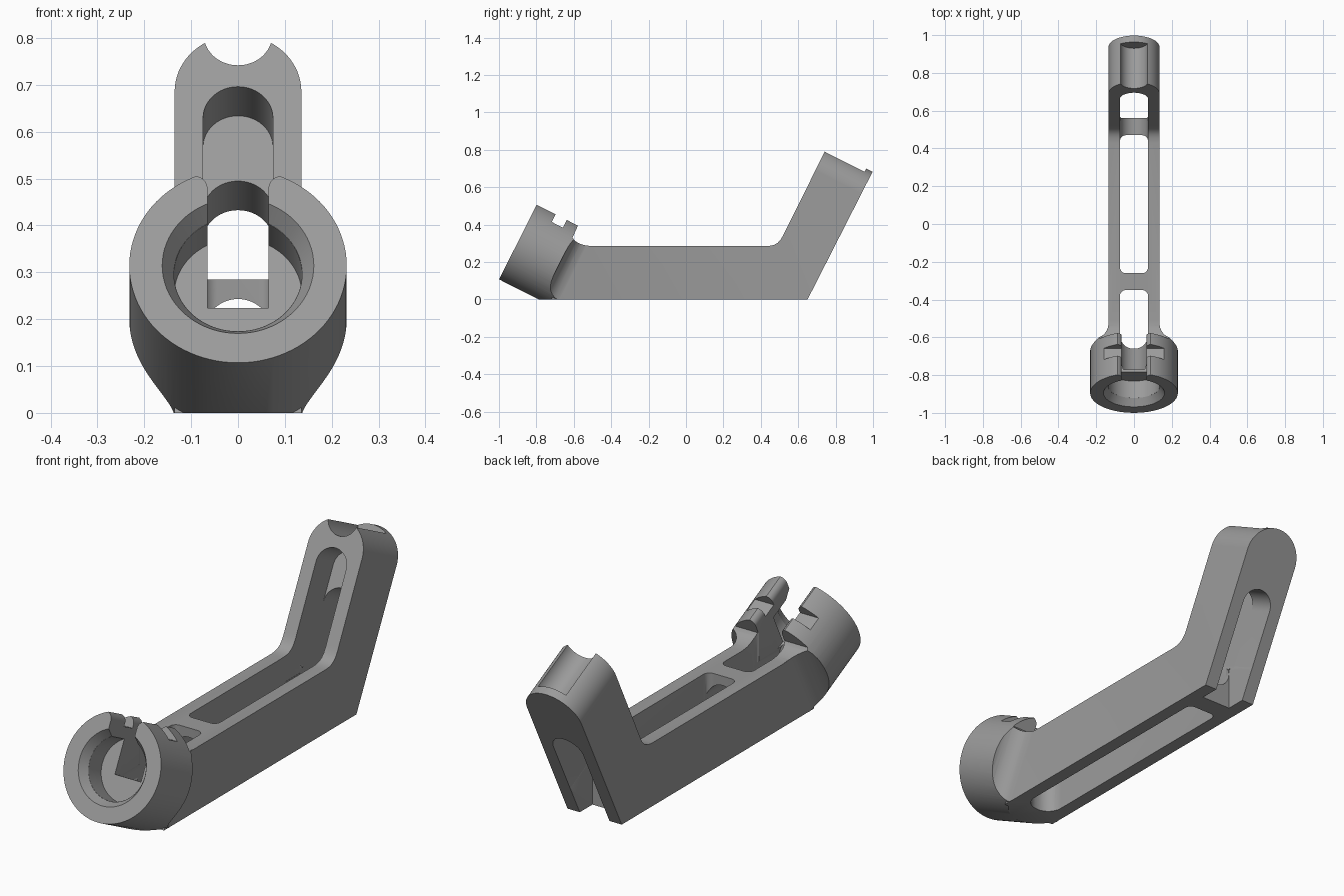
import bpy, bmesh, math
from mathutils import Vector as V

if "Cube" in bpy.data.objects:
    bpy.data.objects.remove(bpy.data.objects["Cube"])

# Shared directions: the collar and the upright lean by the same angle
X, Y, Z = V((1, 0, 0)), V((0, 1, 0)), V((0, 0, 1))
U = V((0, 0.451, 0.892)).normalized()     # up along the upright
T = V((0, 0.892, -0.451)).normalized()    # through the collar / upright
RING = V((0, -0.895, 0.314))              # centre of collar front
TIP = V((0, 0.874, 0.7445))               # middle of upright tip
ZERO = V((0, 0, 0))

grey = bpy.data.materials.new("mid_grey")
grey.diffuse_color = (0.33, 0.33, 0.33, 1)
grey.use_nodes = True
grey.node_tree.nodes["Principled BSDF"].inputs["Base Color"].default_value = grey.diffuse_color


def prism(name, pts, o, a, b, c, c0, c1, scale=1.0):
    """Extrude outline pts (in axes a, b) along c from c0 to c1."""
    bm = bmesh.new()
    lo = [bm.verts.new(o + a * p + b * q + c * c0) for p, q in pts]
    hi = [bm.verts.new(o + a * p * scale + b * q * scale + c * c1) for p, q in pts]
    bm.faces.new(lo)
    bm.faces.new(hi)
    n = len(pts)
    for i in range(n):
        j = (i + 1) % n
        bm.faces.new((lo[i], lo[j], hi[j], hi[i]))
    bmesh.ops.recalc_face_normals(bm, faces=bm.faces)
    me = bpy.data.meshes.new(name)
    bm.to_mesh(me)
    bm.free()
    ob = bpy.data.objects.new(name, me)
    bpy.context.collection.objects.link(ob)
    me.materials.append(grey)
    return ob


def circle(r, n=72):
    return [(r * math.cos(2 * math.pi * i / n), r * math.sin(2 * math.pi * i / n))
            for i in range(n)]


def slot(w, a0, a1, r0, r1, n=12):
    """Rounded rectangle, half width w, from a0 (radius r0) to a1 (radius r1)."""
    pts = []
    for cx, cy, r, start in ((w - r1, a1 - r1, r1, 0), (r1 - w, a1 - r1, r1, 90),
                             (r0 - w, a0 + r0, r0, 180), (w - r0, a0 + r0, r0, 270)):
        for i in range(n + 1):
            t = math.radians(start + 90 * i / n)
            pts.append((cx + r * math.cos(t), cy + r * math.sin(t)))
    return pts


def mirrored(half):
    return half + [(-p, q) for p, q in reversed(half)]


def boolean(ob, tool, op):
    m = ob.modifiers.new("bool", 'BOOLEAN')
    m.operation, m.solver, m.object = op, 'EXACT', tool
    bpy.context.view_layer.objects.active = ob
    bpy.ops.object.modifier_apply(modifier=m.name)
    bpy.data.objects.remove(tool, do_unlink=True)


# Collar with concave flare into the arm
body = prism("bracket_arm", circle(0.232, 96), RING, X, U, T, 0, 0.5)
arc = [(0.23 - 0.095 * math.sin(math.radians(a)), 0.345 - 0.095 * math.cos(math.radians(a)))
       for a in range(0, 90, 9)]
plan = mirrored([(0.3, -0.1), (0.3, 0.25)] + arc + [(0.134, 0.345), (0.134, 0.6)])
boolean(body, prism("flare_plan", plan, RING, X, T, U, -0.6, 0.6), 'INTERSECT')
tail = [(-0.47, 0.63), (-0.607, 0.33), (-0.598, 0.318), (-0.585, 0.307), (-0.565, 0.297),
        (-0.54, 0.289), (-0.5, 0.284), (0, 0.284), (0, 0.63)]
boolean(body, prism("tail_cut", tail, ZERO, Y, Z, X, -0.5, 0.5), 'DIFFERENCE')

# Bent arm profile
side = [(-0.73, -0.02), (0.64, -0.02), (0.998, 0.683), (0.75, 0.806), (0.525, 0.355),
        (0.516, 0.336), (0.504, 0.317), (0.49, 0.302), (0.472, 0.292), (0.453, 0.287),
        (0.43, 0.285), (-0.576, 0.285)]
boolean(body, prism("arm_side", side, ZERO, Y, Z, X, -0.135, 0.135), 'UNION')

# Flat underside
boolean(body, prism("floor_cut", [(-1, -1.5), (1, -1.5), (1, 1.5), (-1, 1.5)],
                    ZERO, X, Y, Z, -1, 0), 'DIFFERENCE')

# Rounded upright tip
cap = [(0.1352 * math.cos(math.radians(a)), -0.135 + 0.1352 * math.sin(math.radians(a)))
       for a in range(0, 181, 5)]
cap = [(0.3, -0.135)] + cap + [(-0.3, -0.135), (-0.3, 0.2), (0.3, 0.2)]
boolean(body, prism("tip_round", cap, TIP, X, U, T, -0.4, 0.4), 'DIFFERENCE')

# Collar lip, socket, split and tie groove
gap = mirrored([(0.065, -0.03), (0.065, 0.188), (0.069, 0.2), (0.077, 0.209),
                (0.09, 0.216), (0.09, 0.3)])
cuts = [
    prism("lip", circle(0.168), RING, X, U, T, -0.01, 0.04, 0.137 / 0.168),
    prism("socket", circle(0.1365), RING, X, U, T, 0.03, 0.14),
    prism("split", gap, RING, X, U, T, -0.1, 0.36),
    prism("tie_groove", [(-0.3, 0.169), (0.3, 0.169), (0.3, 0.4), (-0.3, 0.4)],
          RING, X, U, T, 0.113, 0.18),
    # Cable channel and slots along the arm
    prism("arm_bore", circle(0.073), V((0, 0, 0.17)), X, Z, Y, -0.77, 0.62),
    prism("top_slot_front", slot(0.074, -0.64, -0.35, 0.06, 0.03), ZERO, X, Y, Z, 0.17, 0.33),
    prism("top_slot_main", slot(0.074, -0.26, 0.56, 0.03, 0.02), ZERO, X, Y, Z, 0.17, 0.35),
    prism("bottom_slot", slot(0.074, -0.66, 0.47, 0.07, 0.03), ZERO, X, Y, Z, -0.1, 0.172),
    # Cable channel and slots in the upright
    prism("upright_bore", circle(0.073), TIP, X, U, T, -0.62, 0.1),
    prism("upright_front_slot", slot(0.0745, -0.64, -0.124, 0.02, 0.0744),
          TIP, X, U, T, -0.3, 0.0),
    prism("upright_back_slot", slot(0.0745, -0.62, -0.28, 0.005, 0.0744),
          TIP, X, U, T, -0.002, 0.3),
    prism("corner_opening", [(0.56, -0.1), (0.56, 0.19), (0.62, 0.24), (0.9, 0.1), (0.9, -0.1)],
          ZERO, Y, Z, X, -0.0742, 0.0742),
]
for c in cuts:
    boolean(body, c, 'DIFFERENCE')

# Smooth curved walls, crisp edges
bpy.ops.object.select_all(action='DESELECT')
body.select_set(True)
bpy.context.view_layer.objects.active = body
bpy.ops.object.shade_smooth_by_angle(angle=math.radians(30))
